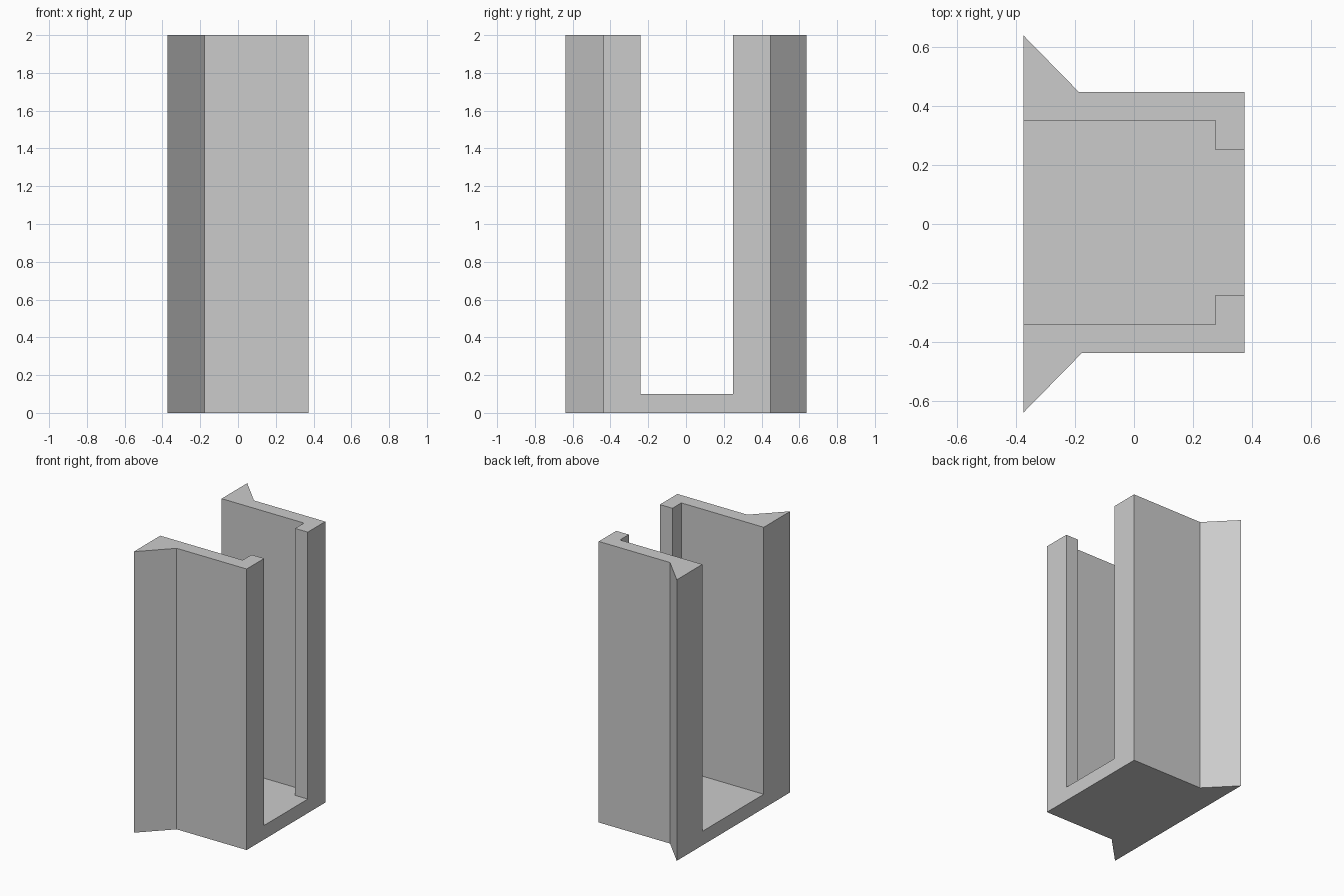
import bpy
import bmesh

default = bpy.data.objects.get("Cube")
if default:
    bpy.data.objects.remove(default, do_unlink=True)

grey = bpy.data.materials.new("plain grey")
grey.use_nodes = True
grey.diffuse_color = (0.6, 0.6, 0.6, 1)
grey.node_tree.nodes["Principled BSDF"].inputs["Base Color"].default_value = (0.6, 0.6, 0.6, 1)


def prism(name, outline, bottom, top):
    """Extrude a plan outline upward into a closed solid."""
    bm = bmesh.new()
    face = bm.faces.new([bm.verts.new((x, y, bottom)) for x, y in outline])
    grown = bmesh.ops.extrude_face_region(bm, geom=[face])["geom"]
    verts = [g for g in grown if isinstance(g, bmesh.types.BMVert)]
    bmesh.ops.translate(bm, verts=verts, vec=(0, 0, top - bottom))
    bmesh.ops.recalc_face_normals(bm, faces=bm.faces)
    mesh = bpy.data.meshes.new(name)
    bm.to_mesh(mesh)
    bm.free()
    mesh.materials.append(grey)
    obj = bpy.data.objects.new(name, mesh)
    bpy.context.collection.objects.link(obj)
    return obj


HALF_X, HALF_Y, HEIGHT, FLOOR = 0.374, 0.638, 2.0, 0.1
LIP_X = 0.275
SHIFT = 0.005  # the channel sits slightly off centre between the flanges
OUTER, INNER, LIP = 0.442, 0.345, 0.245


def mirrored(half):
    """Close a half outline by reflecting it across the channel's centre."""
    return half + [(x, -y) for x, y in reversed(half)]


def shifted(points):
    return [(x, y + SHIFT) for x, y in points]


# Channel body with a flared flange along each rear edge
body_outline = [(HALF_X, OUTER + SHIFT), (-0.187, OUTER + SHIFT), (-HALF_X, HALF_Y),
                (-HALF_X, -HALF_Y), (-0.177, -OUTER + SHIFT), (HALF_X, -OUTER + SHIFT)]
body = prism("flanged_channel", body_outline, 0, HEIGHT)

# Slot left open at the top and both ends, narrowed by the lips
slot = shifted(mirrored([(-1, INNER), (LIP_X, INNER), (LIP_X, LIP), (1, LIP)]))
cutter = prism("slot_cutter", slot, FLOOR, HEIGHT + 1)
cutter.hide_render = True

cut = body.modifiers.new("slot", "BOOLEAN")
cut.operation = "DIFFERENCE"
cut.solver = "EXACT"
cut.object = cutter
bpy.context.view_layer.objects.active = body
bpy.ops.object.modifier_apply(modifier=cut.name)
bpy.data.objects.remove(cutter, do_unlink=True)
